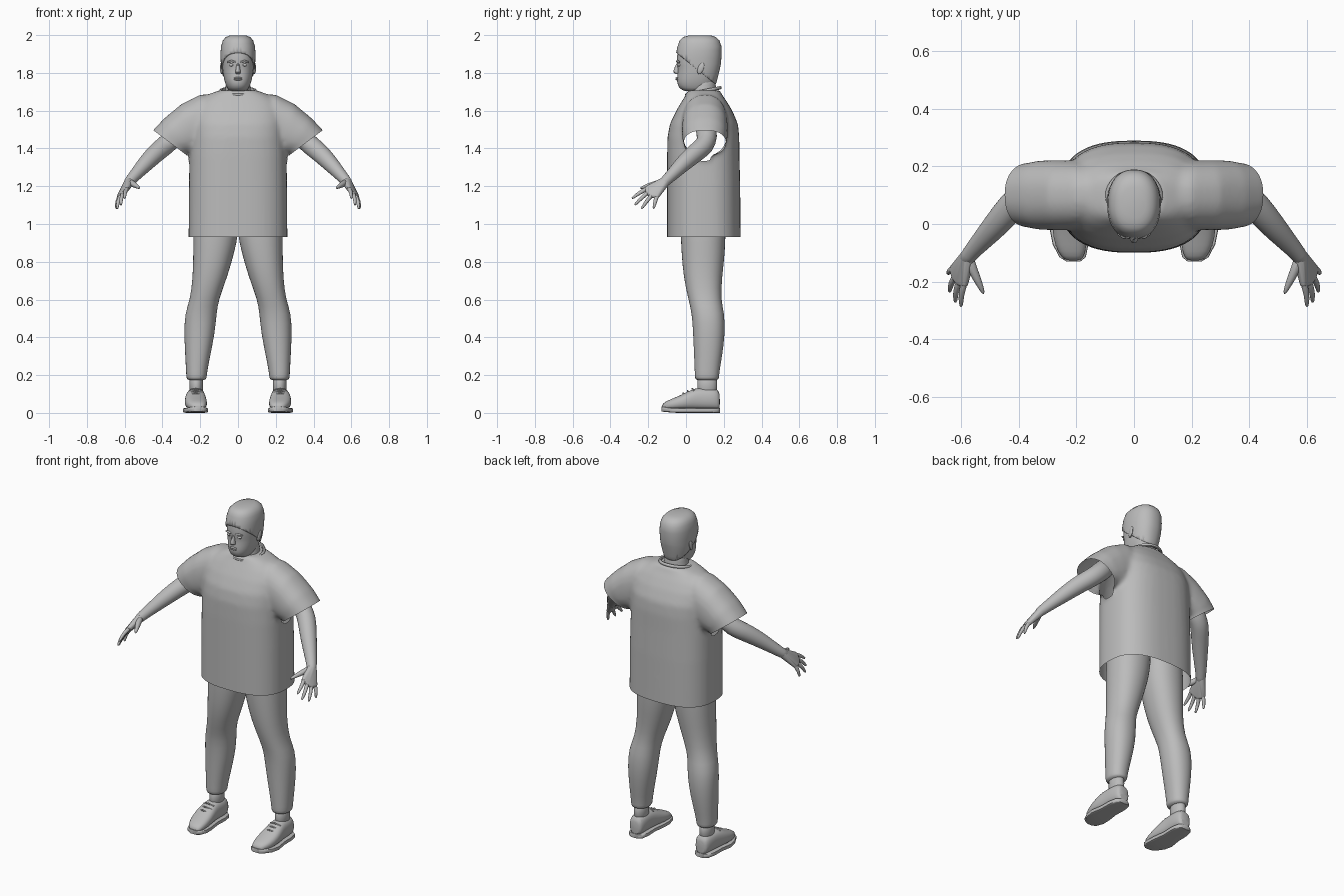
import bpy, bmesh
from math import cos, sin, pi, radians
from mathutils import Vector as V

old = bpy.data.objects.get("Cube")
if old:
    bpy.data.objects.remove(old, do_unlink=True)

grey = bpy.data.materials.new("plain grey")
grey.use_nodes = True
grey.diffuse_color = (0.5, 0.5, 0.5, 1)
grey.node_tree.nodes["Principled BSDF"].inputs["Base Color"].default_value = (0.5, 0.5, 0.5, 1)
parts = []


def finish(name, bm, mirror=False, subdiv=0):
    bmesh.ops.recalc_face_normals(bm, faces=bm.faces)
    mesh = bpy.data.meshes.new(name)
    bm.to_mesh(mesh)
    bm.free()
    mesh.materials.append(grey)
    ob = bpy.data.objects.new(name, mesh)
    bpy.context.collection.objects.link(ob)
    if subdiv:
        ob.modifiers.new("round", "SUBSURF").levels = subdiv
        ob.modifiers["round"].render_levels = subdiv
    if mirror:
        ob.modifiers.new("mirror", "MIRROR").use_mirror_merge = False
    parts.append(ob)
    return ob


def ring(c, u, v, e=2.0, n=20):
    """Superellipse of points around c with half axes u and v."""
    def power(t):
        return (1 if t > 0 else -1) * abs(t) ** (2 / e)
    return [V(c) + V(u) * power(cos(2 * pi * i / n)) + V(v) * power(sin(2 * pi * i / n))
            for i in range(n)]


def loft(bm, rings):
    rows = [[bm.verts.new(p) for p in r] for r in rings]
    n = len(rows[0])
    for a, b in zip(rows, rows[1:]):
        for i in range(n):
            bm.faces.new((a[i], a[(i + 1) % n], b[(i + 1) % n], b[i]))
    bm.faces.new(rows[0])
    bm.faces.new(rows[-1])


def level(z, front, back, half, x=0.0, e=2.0, n=20):
    """Horizontal ring from its front and back y and its half width."""
    return ring((x, (front + back) / 2, z), (half, 0, 0), (0, (back - front) / 2, 0), e, n)


def tube(bm, path, radii, n=12):
    pts = [V(p) for p in path]
    rings = []
    for i, p in enumerate(pts):
        t = (pts[min(i + 1, len(pts) - 1)] - pts[max(i - 1, 0)]).normalized()
        u = t.cross(V((0, 0, 1))).normalized()
        rings.append(ring(p, u * radii[i], t.cross(u) * radii[i], n=n))
    loft(bm, rings)


def ball(bm, c, size, n=12):
    made = bmesh.ops.create_uvsphere(bm, u_segments=n, v_segments=n // 2 + 2, radius=1)["verts"]
    for v in made:
        v.co = V((v.co.x * size[0], v.co.y * size[1], v.co.z * size[2])) + V(c)
    return made


# Shirt: body and sleeves fused, then trimmed at hem and cuffs
bm = bmesh.new()
loft(bm, [level(*r, e=2.6, n=40) for r in (
    (0.86, -0.1, 0.29, 0.262), (1.2, -0.1, 0.287, 0.26), (1.36, -0.1, 0.283, 0.257),
    (1.46, -0.098, 0.282, 0.252), (1.53, -0.085, 0.275, 0.25), (1.6, -0.052, 0.245, 0.24),
    (1.65, -0.022, 0.215, 0.21), (1.685, 0.0, 0.19, 0.16), (1.708, 0.01, 0.18, 0.1))])
for s in (1, -1):
    rings = []
    for tx, tz, bx, bz, depth in ((0.1, 1.69, 0.14, 1.42, 0.09), (0.2, 1.685, 0.2, 1.38, 0.12),
                                  (0.3, 1.635, 0.235, 1.365, 0.122), (0.39, 1.56, 0.26, 1.37, 0.12),
                                  (0.447, 1.5, 0.272, 1.365, 0.112), (0.49, 1.44, 0.305, 1.3, 0.11)):
        rings.append(ring((s * (tx + bx) / 2, 0.1, (tz + bz) / 2),
                          (s * (tx - bx) / 2, 0, (tz - bz) / 2), (0, depth, 0), 2.3, 28))
    loft(bm, rings)
shirt = finish("shirt", bm)
fuse = shirt.modifiers.new("fuse", "REMESH")
fuse.mode, fuse.voxel_size = "VOXEL", 0.012
soft = shirt.modifiers.new("soften", "SMOOTH")
soft.factor, soft.iterations = 0.5, 8
fused = bpy.data.meshes.new_from_object(shirt.evaluated_get(bpy.context.evaluated_depsgraph_get()))
shirt.modifiers.clear()
bm = bmesh.new()
bm.from_mesh(fused)


def trim(keep, point, normal):
    faces = [f for f in bm.faces if keep(f.calc_center_median())]
    geom = set(faces)
    for f in faces:
        geom.update(f.verts, f.edges)
    bmesh.ops.bisect_plane(bm, geom=list(geom), plane_co=point, plane_no=normal, clear_outer=True)


trim(lambda c: c.z < 1.1, (0, 0, 0.93), (0, 0, -1))
for s in (1, -1):
    trim(lambda c: c.x * s > 0.268 and c.z > 1.25, (s * 0.36, 0, 1.43), (s * 0.6, 0, -0.8))
bm.to_mesh(fused)
bm.free()
shirt.data = fused
if not fused.materials:
    fused.materials.append(grey)

# Collar band
bm = bmesh.new()
band = [V((0.092 * cos(a), 0.092 + 0.088 * sin(a), 1.703 + 0.018 * sin(a)))
        for a in [2 * pi * i / 32 for i in range(33)]]
tube(bm, band, [0.009] * 33, 8)
finish("collar", bm)

# Trousers
bm = bmesh.new()
loft(bm, [level(z, f, b, (o - i) / 2, (o + i) / 2, 2.2) for z, f, b, i, o in (
    (1.15, -0.03, 0.22, -0.01, 0.23), (0.95, -0.03, 0.21, -0.005, 0.238),
    (0.85, -0.025, 0.208, 0.018, 0.238), (0.72, -0.015, 0.192, 0.055, 0.24),
    (0.6, 0.012, 0.185, 0.102, 0.254), (0.53, 0.03, 0.204, 0.112, 0.282),
    (0.42, 0.037, 0.208, 0.122, 0.286), (0.3, 0.042, 0.192, 0.147, 0.28),
    (0.21, 0.046, 0.176, 0.164, 0.275), (0.185, 0.046, 0.176, 0.165, 0.274),
    (0.17, 0.055, 0.168, 0.175, 0.265))])
finish("trousers", bm, True, 1)

# Ankles
bm = bmesh.new()
loft(bm, [level(z, f, b, h, 0.221) for z, f, b, h in (
    (0.2, 0.06, 0.165, 0.037), (0.15, 0.06, 0.165, 0.036), (0.09, 0.055, 0.168, 0.038))])
finish("ankles", bm, True, 1)

# Shoes: upper, sole and laces
bm = bmesh.new()
loft(bm, [ring((x, y, (top + 0.015) / 2), (w, 0, 0), (0, 0, (top - 0.015) / 2), 2.5, 16)
          for y, top, w, x in (
    (-0.128, 0.04, 0.022, 0.21), (-0.115, 0.058, 0.04, 0.213), (-0.075, 0.075, 0.056, 0.219),
    (-0.02, 0.098, 0.061, 0.224), (0.03, 0.125, 0.056, 0.225), (0.07, 0.135, 0.05, 0.224),
    (0.13, 0.132, 0.05, 0.222), (0.168, 0.128, 0.042, 0.221), (0.18, 0.1, 0.03, 0.221))])
finish("shoe_uppers", bm, True, 1)
bm = bmesh.new()
outline = [(-0.13, 0.024, 0.21), (-0.115, 0.046, 0.213), (-0.07, 0.062, 0.22), (-0.02, 0.066, 0.226),
           (0.05, 0.055, 0.225), (0.12, 0.056, 0.223), (0.165, 0.047, 0.222), (0.18, 0.028, 0.222)]
loft(bm, [ring((x, y, 0.013 + 0.1 * max(0, -0.06 - y)), (w, 0, 0), (0, 0, 0.013), 6, 16)
          for y, w, x in outline])
finish("shoe_soles", bm, True)
bm = bmesh.new()
for k in range(3):
    y, z = -0.015 + 0.024 * k, 0.1 + 0.012 * k
    tube(bm, [(0.19, y + 0.01, z - 0.008), (0.224, y, z + 0.004), (0.258, y + 0.01, z - 0.008)], [0.005] * 3, 6)
finish("laces", bm, True)

# Arms
bm = bmesh.new()
tube(bm, [(0.27, 0.1, 1.53), (0.34, 0.115, 1.46), (0.385, 0.1, 1.415), (0.425, 0.06, 1.385),
          (0.48, -0.005, 1.33), (0.53, -0.06, 1.275), (0.575, -0.11, 1.225), (0.585, -0.13, 1.21)],
     [0.06, 0.056, 0.053, 0.052, 0.046, 0.036, 0.028, 0.027], 16)
finish("arms", bm, True, 1)

# Hands: hull palm with tapered fingers
wrist = V((0.575, -0.11, 1.225))
fingers = [((0.588, -0.205, 1.188), (0.6, -0.287, 1.135)), ((0.606, -0.2, 1.168), (0.62, -0.272, 1.1)),
           ((0.62, -0.182, 1.152), (0.64, -0.236, 1.08)), ((0.626, -0.155, 1.148), (0.645, -0.172, 1.08))]
bm = bmesh.new()
ball(bm, wrist, (0.026, 0.026, 0.026))
for knuckle, tip in fingers:
    ball(bm, knuckle, (0.014, 0.014, 0.014), 8)
hull = bmesh.ops.convex_hull(bm, input=bm.verts[:])
bmesh.ops.delete(bm, geom=list(set(g for g in hull["geom_interior"] if isinstance(g, bmesh.types.BMVert))),
                 context="VERTS")
finish("palms", bm, True)
bm = bmesh.new()
for knuckle, tip in fingers:
    a, b = V(knuckle), V(tip)
    bend = a.lerp(b, 0.5) + V((0.006, 0, 0.004))
    tube(bm, [a.lerp(wrist, 0.3), a, bend, a.lerp(b, 0.93), b], [0.011, 0.013, 0.011, 0.008, 0.003], 8)
tube(bm, [wrist, (0.557, -0.165, 1.212), (0.535, -0.21, 1.2), (0.52, -0.245, 1.188)],
     [0.02, 0.018, 0.013, 0.005], 8)
finish("fingers", bm, True, 1)

# Neck and head
skull = [(1.7, -0.01, 0.11, 0.045), (1.72, -0.038, 0.14, 0.058), (1.75, -0.05, 0.158, 0.071),
         (1.79, -0.046, 0.168, 0.079), (1.825, -0.043, 0.176, 0.083), (1.85, -0.05, 0.181, 0.085),
         (1.9, -0.048, 0.185, 0.087), (1.94, -0.04, 0.184, 0.084), (1.968, -0.028, 0.172, 0.074),
         (1.985, -0.01, 0.153, 0.058), (1.994, 0.025, 0.125, 0.035)]
bm = bmesh.new()
loft(bm, [level(*r) for r in ((1.62, 0.02, 0.18, 0.09), (1.68, 0.02, 0.165, 0.072),
                              (1.73, 0.025, 0.158, 0.066), (1.8, 0.03, 0.155, 0.06))])
finish("neck", bm, subdiv=1)
bm = bmesh.new()
loft(bm, [level(*r, e=2.25, n=24) for r in skull])
finish("head", bm, subdiv=1)

# Hair cap cut along a sloping hairline
bm = bmesh.new()
loft(bm, [level(z + 0.005 * (z > 1.95), f - 0.005, b + 0.004, h + 0.006, e=2.25, n=40) for z, f, b, h in skull])
bmesh.ops.subdivide_edges(bm, edges=bm.edges[:], cuts=1, smooth=0.6)
bmesh.ops.bisect_plane(bm, geom=bm.verts[:] + bm.edges[:] + bm.faces[:],
                       plane_co=(0, -0.05, 1.905), plane_no=(0, -0.62, -0.78), clear_outer=True)
hair = finish("hair", bm)
hair.modifiers.new("thickness", "SOLIDIFY").thickness = 0.008

# Nose, lips, brows, eyes and ears
bm = bmesh.new()
loft(bm, [level(*r, n=10) for r in ((1.793, -0.055, -0.03, 0.013), (1.802, -0.072, -0.03, 0.017),
                                    (1.82, -0.064, -0.03, 0.011), (1.855, -0.052, -0.03, 0.008))])
finish("nose", bm, subdiv=1)
bm = bmesh.new()
for z in (1.765, 1.773):
    ball(bm, (0, -0.046, z), (0.023, 0.009, 0.005))
finish("lips", bm)
bm = bmesh.new()
tube(bm, [(0.014, -0.048, 1.858), (0.035, -0.046, 1.863), (0.056, -0.034, 1.857)], [0.004, 0.006, 0.004], 8)
ball(bm, (0.034, -0.035, 1.842), (0.014, 0.01, 0.008))
finish("brows_and_eyes", bm, True)
bm = bmesh.new()
for v in ball(bm, (0, 0, 0), (0.009, 0.017, 0.032), 14):
    v.co = V((v.co.x + 0.086 + 0.25 * max(0, v.co.y), v.co.y + 0.078 + 0.25 * v.co.z, v.co.z + 1.825))
finish("ears", bm, True)

bpy.ops.object.select_all(action="DESELECT")
for ob in parts:
    ob.select_set(True)
bpy.context.view_layer.objects.active = parts[0]
bpy.ops.object.shade_smooth_by_angle(angle=radians(45))
